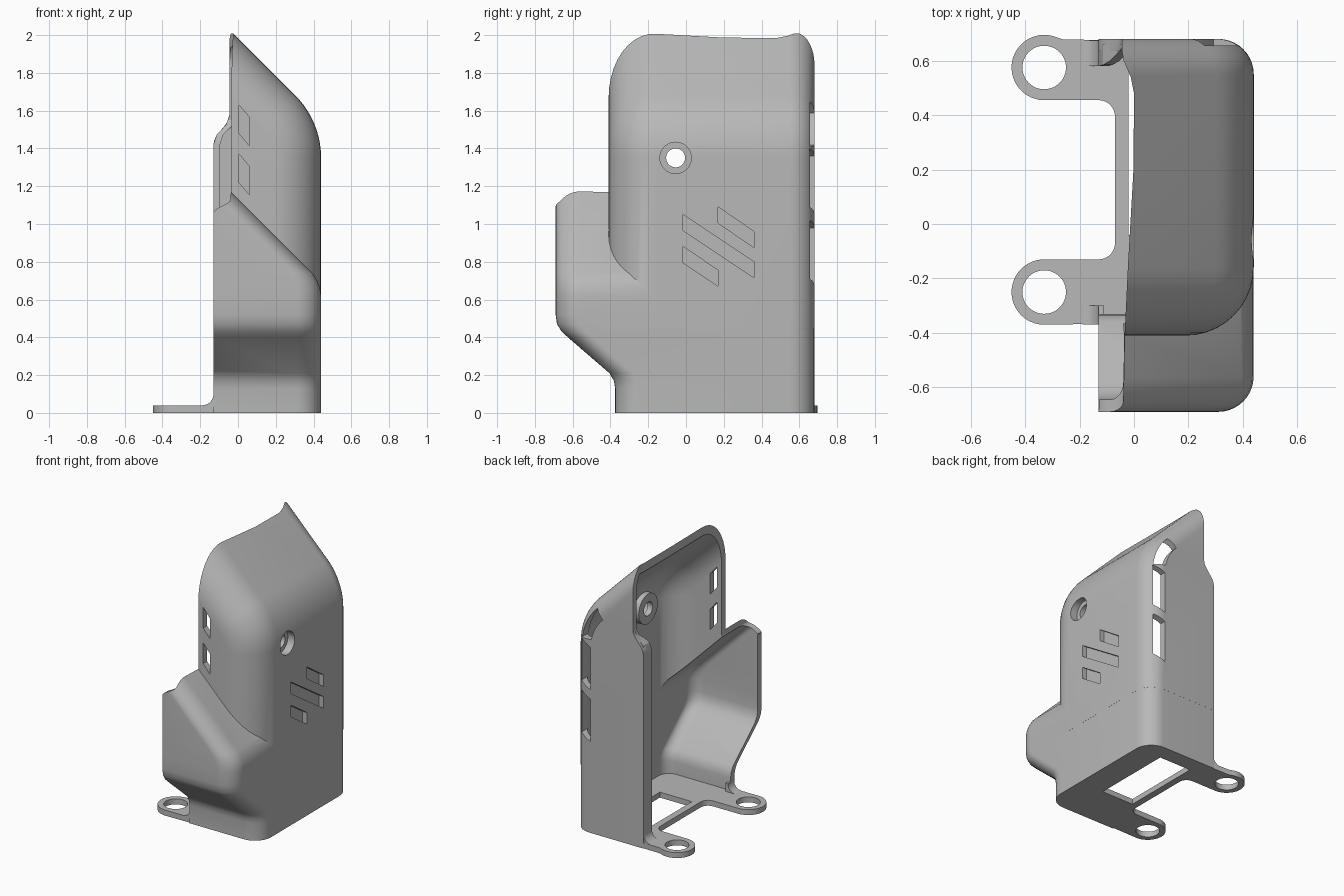
import bpy, bmesh
from math import sin, cos, pi, radians

cube = bpy.data.objects.get("Cube")
if cube:
    bpy.data.objects.remove(cube)

grey = bpy.data.materials.new("plain grey")
grey.use_nodes = True
grey.diffuse_color = (0.48, 0.48, 0.48, 1)
grey.node_tree.nodes["Principled BSDF"].inputs["Base Color"].default_value = (0.48, 0.48, 0.48, 1)

WALL = 0.045
RIGHT, BACK = 0.44, 0.68
STEPS = 10


def arc(cx, cy, r, a0, a1, n=STEPS):
    return [(cx + r * cos(radians(a0 + (a1 - a0) * i / n)),
             cy + r * sin(radians(a0 + (a1 - a0) * i / n))) for i in range(n + 1)]


def loft(name, rings):
    """Skin equal-length rings of 3D points and cap both ends."""
    bm = bmesh.new()
    loops = [[bm.verts.new(p) for p in ring] for ring in rings]
    n = len(loops[0])
    for a, b in zip(loops, loops[1:]):
        for i in range(n):
            j = (i + 1) % n
            bm.faces.new((a[i], a[j], b[j], b[i]))
    bm.faces.new(loops[0])
    bm.faces.new(loops[-1])
    bmesh.ops.recalc_face_normals(bm, faces=bm.faces)
    mesh = bpy.data.meshes.new(name)
    bm.to_mesh(mesh)
    bm.free()
    obj = bpy.data.objects.new(name, mesh)
    bpy.context.collection.objects.link(obj)
    mesh.materials.append(grey)
    return obj


def prism(name, pts, axis, a, b):
    """Extrude a 2D outline along one axis."""
    place = {"x": lambda u, v, w: (w, u, v),
             "y": lambda u, v, w: (u, w, v),
             "z": lambda u, v, w: (u, v, w)}[axis]
    return loft(name, [[place(u, v, w) for u, v in pts] for w in (a, b)])


def combine(target, tool, operation):
    tool.hide_render = True
    mod = target.modifiers.new(operation.lower(), "BOOLEAN")
    mod.operation, mod.solver, mod.object = operation, "EXACT", tool
    bpy.context.view_layer.objects.active = target
    bpy.ops.object.modifier_apply(modifier=mod.name)
    bpy.data.objects.remove(tool)


def upper_body(name, th):
    """Tall hood: sloped roof profile swept front to back with rounded ends."""
    def ring(y, d):
        curve = arc(-0.03, 1.35, 0.47 - d, 0, 45)
        ex, ez = curve[-1]
        pts = [(-0.6, 0.45), (RIGHT - d, 0.45)] + curve + [(-0.6, ez + ex + 0.6)]
        return [(x, y, z) for x, z in pts]
    rf, rb = 0.25 - th, 0.13 - th
    turns = [pi / 2 * i / STEPS for i in range(STEPS + 1)]
    rings = [ring(-0.41 + th + rf * (1 - cos(t)), th + rf * (1 - sin(t))) for t in turns]
    rings += [ring(BACK - th - rb * (1 - sin(t)), th + rb * (1 - cos(t))) for t in turns]
    return loft(name, rings)


def lower_body(name, th, bottom):
    """Base and front bulge: rounded sections stacked upwards."""
    stack = [(bottom, -0.375, RIGHT), (0.13, -0.375, RIGHT), (0.17, -0.382, RIGHT),
             (0.21, -0.405, RIGHT), (0.40, -0.625, RIGHT), (0.43, -0.658, RIGHT),
             (0.47, -0.683, RIGHT), (0.52, -0.69, RIGHT), (0.62, -0.69, RIGHT),
             (0.66, -0.69, 0.435), (0.70, -0.69, 0.42), (0.74, -0.69, 0.395),
             (1.5, -0.69, -0.365)]
    rings = []
    for z, front, right in stack:
        x, y0, y1, r = right - th - 0.0005, front + th, BACK - th - 0.0005, 0.13 - th
        pts = ([(-0.9, y0)] + arc(x - r, y0 + r, r, -90, 0)
               + arc(x - r, y1 - r, r, 0, 90) + [(-0.9, y1)])
        rings.append([(px, py, z) for px, py in pts])
    return loft(name, rings)


# Hollow housing
housing = lower_body("housing", 0, 0)
combine(housing, upper_body("hood_outer", 0), "UNION")
combine(housing, lower_body("base_inner", WALL, -0.1), "DIFFERENCE")
combine(housing, upper_body("hood_inner", WALL), "DIFFERENCE")

# Open side: curved trim line that steps in above the bulge and the back lip
def trim_ring(y, step, height, top):
    curve = [(-0.13 + (top + 0.13) * (1 - cos(pi * i / 8)) / 2, step + height * i / 8)
             for i in range(9)]
    pts = [(-1.5, -0.2), (-0.13, -0.2)] + curve + [(top, 3), (-1.5, 3)]
    return [(px, y, pz) for px, pz in pts]

trim = loft("trim", [trim_ring(*s) for s in (
    (-1, 1.06, 0.07, -0.045), (-0.42, 1.06, 0.07, -0.035), (-0.15, 1.1, 0.1, -0.022),
    (0.2, 1.3, 0.16, -0.002), (0.48, 1.42, 0.16, 0), (0.54, 1.42, 0.16, -0.012),
    (0.6, 1.42, 0.16, -0.038), (0.64, 1.42, 0.16, -0.045), (1, 1.42, 0.16, -0.045))])
combine(housing, trim, "DIFFERENCE")

# Screw boss inside the right wall, with a recessed hole
disc = lambda r: arc(-0.055, 1.35, r, 0, 360 - 360 / 48, 47)
combine(housing, prism("boss", disc(0.11), "x", 0.345, 0.425), "UNION")
combine(housing, prism("screw_hole", disc(0.05), "x", 0.2, 0.6), "DIFFERENCE")
combine(housing, prism("screw_recess", disc(0.083), "x", 0.385, 0.6), "DIFFERENCE")


def slanted(u0, u1, top, height, drop):
    return [(u0, top), (u0, top - height), (u1, top - height - drop), (u1, top - drop)]


# Slanted grooves on the right wall
for y0, y1, top, drop in ((-0.015, 0.36, 1.05, 0.25), (0.17, 0.36, 1.09, 0.13),
                          (-0.015, 0.17, 0.88, 0.125)):
    combine(housing, prism("groove", slanted(y0, y1, top, 0.085, drop), "x", 0.405, 0.6),
            "DIFFERENCE")

# Vents through the front wall
for top in (1.63, 1.37):
    combine(housing, prism("front_vent", slanted(0.005, 0.06, top, 0.15, 0.065), "y", -0.5, -0.3),
            "DIFFERENCE")

# Vents through the back corner, the top one following the roof curve
for top in (1.36, 0.98):
    combine(housing, prism("back_vent", slanted(0.3, 0.385, top, 0.31, -0.04), "y", 0.58, 0.8),
            "DIFFERENCE")
curved = arc(-0.03, 1.35, 0.415, 8, 46) + arc(-0.03, 1.35, 0.33, 46, 12)
combine(housing, prism("curved_vent", curved, "y", 0.58, 0.8), "DIFFERENCE")

# Lip thickening the open edge of the back wall
lip_rings = []
for x, z, y in ((-0.13, 0.02, 0.58), (-0.13, 1.42, 0.58), (-0.113, 1.474, 0.585),
                (-0.0875, 1.5, 0.6), (-0.062, 1.526, 0.625), (-0.046, 1.575, 0.645)):
    lip_rings.append([(x, y, z), (x + 0.035, y, z), (x + 0.035, 0.66, z), (x, 0.66, z)])
back_lip = loft("back_lip", lip_rings)

# Base plate with two mounting ears
outline = (arc(-0.33, -0.25, 0.12, 90, 270, 24)
           + [(0.3, -0.36)] + arc(0.33, -0.26, 0.1, -90, 0) + arc(0.33, 0.57, 0.1, 0, 90)
           + [(-0.26, 0.678)] + arc(-0.33, 0.575, 0.12, 75, 270, 24)
           + arc(-0.13, 0.395, 0.06, 90, 0) + arc(-0.13, -0.07, 0.06, 0, -90))
base_plate = prism("base_plate", outline, "z", 0, 0.04)
for y in (-0.25, 0.575):
    combine(base_plate, prism("ear_hole", arc(-0.33, y, 0.08, 0, 352.5, 47), "z", -0.1, 0.1),
            "DIFFERENCE")
opening = [(-0.02, -0.04), (0.24, -0.04), (0.24, 0.56), (-0.02, 0.56)]
combine(base_plate, prism("floor_opening", opening, "z", -0.1, 0.1), "DIFFERENCE")

# Small curved gussets where the walls meet the ears
gusset = [(-0.11, 0.03), (-0.19, 0.03)] + arc(-0.19, 0.1, 0.06, -90, 0) + [(-0.11, 0.1)]
gussets = [prism("front_gusset", gusset, "y", -0.37, -0.3),
           prism("back_gusset", gusset, "y", 0.58, 0.675)]

for obj in [housing, back_lip, base_plate] + gussets:
    bpy.ops.object.select_all(action="DESELECT")
    obj.select_set(True)
    bpy.context.view_layer.objects.active = obj
    bpy.ops.object.shade_smooth_by_angle(angle=radians(25))
